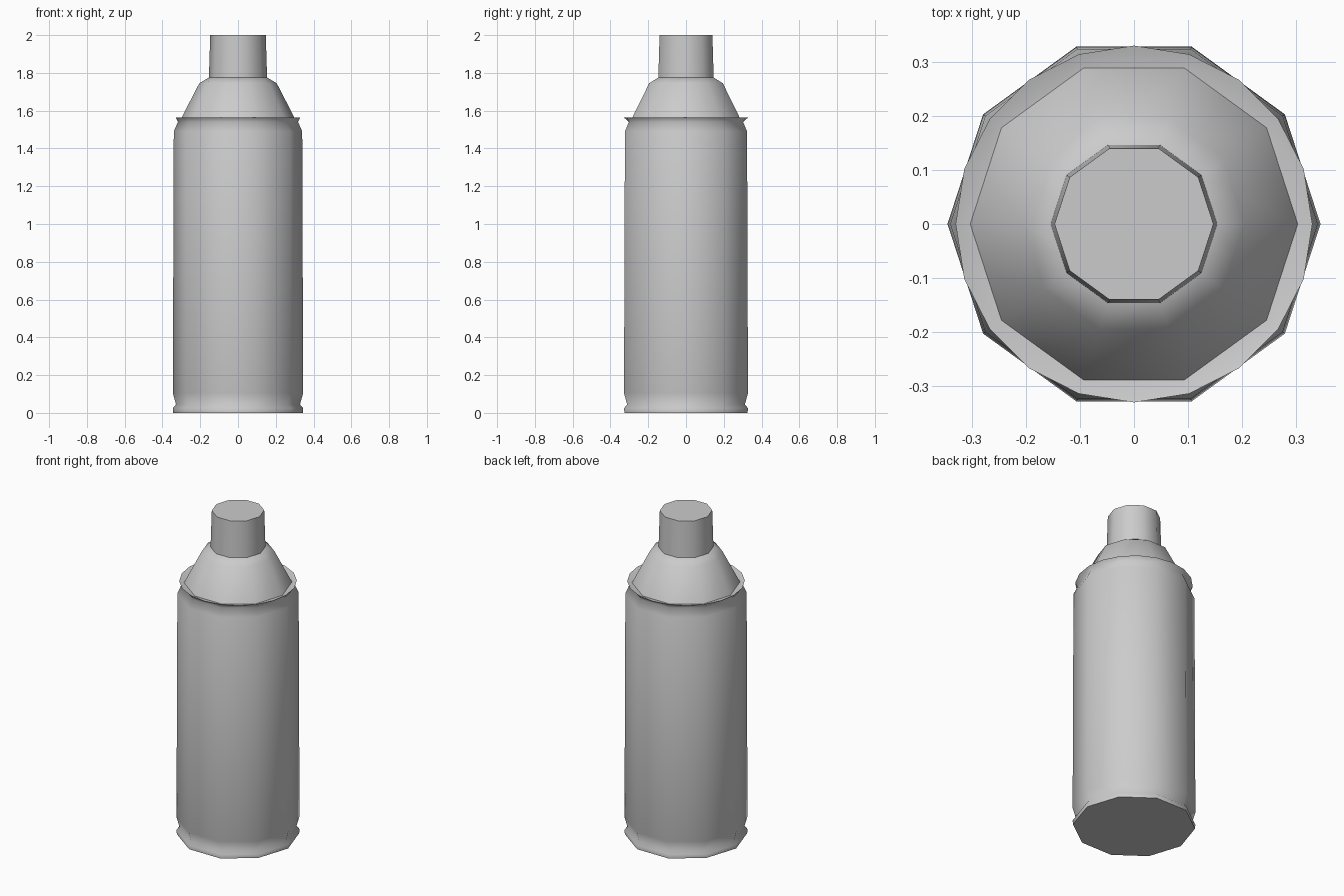
import bpy
import bmesh
from math import cos, sin, pi, radians

cube = bpy.data.objects.get("Cube")
if cube:
    bpy.data.objects.remove(cube, do_unlink=True)

SIDES = 10

grey = bpy.data.materials.new("plain grey")
grey.use_nodes = True
colour = (0.6, 0.6, 0.6, 1)
grey.diffuse_color = colour
grey.node_tree.nodes["Principled BSDF"].inputs["Base Color"].default_value = colour


def ring(bm, radius, z, is_round):
    """Ten-sided loop with edge midpoints, or an even loop with twice the sides."""
    verts = []
    for i in range(2 * SIDES):
        r = radius if is_round or i % 2 == 0 else radius * cos(pi / SIDES)
        a = pi * i / SIDES
        verts.append(bm.verts.new((r * cos(a), r * sin(a), z)))
    return verts


def lathe(name, profile, round_rows=(), angle=45):
    """Stack loops from (radius, height) pairs, bridge them and cap both ends."""
    bm = bmesh.new()
    loops = [ring(bm, r, z, i in round_rows) for i, (r, z) in enumerate(profile)]
    for low, high in zip(loops, loops[1:]):
        for i in range(2 * SIDES):
            j = (i + 1) % (2 * SIDES)
            bm.faces.new((low[i], low[j], high[j], high[i]))
    bm.faces.new(loops[0][::-1])
    bm.faces.new(loops[-1])
    mesh = bpy.data.meshes.new(name)
    bm.to_mesh(mesh)
    bm.free()
    mesh.materials.append(grey)
    obj = bpy.data.objects.new(name, mesh)
    bpy.context.collection.objects.link(obj)
    bpy.ops.object.select_all(action="DESELECT")
    obj.select_set(True)
    bpy.context.view_layer.objects.active = obj
    bpy.ops.object.shade_smooth_by_angle(angle=radians(angle))
    return obj


# Can body: foot rim, pinched waist, straight wall, pinched neck, flared round rim
lathe("can_body", [(0.343, 0), (0.345, 0.025), (0.328, 0.045), (0.345, 0.105),
                   (0.34, 1.49), (0.318, 1.54), (0.33, 1.565), (0.303, 1.555)],
      round_rows=(6,), angle=62)

# Sloped shoulder with a rounded top
lathe("shoulder", [(0.303, 1.555), (0.205, 1.745), (0.15, 1.778)])

# Cap, slightly narrower at the top
lathe("cap", [(0.154, 1.775), (0.147, 2.0)])
